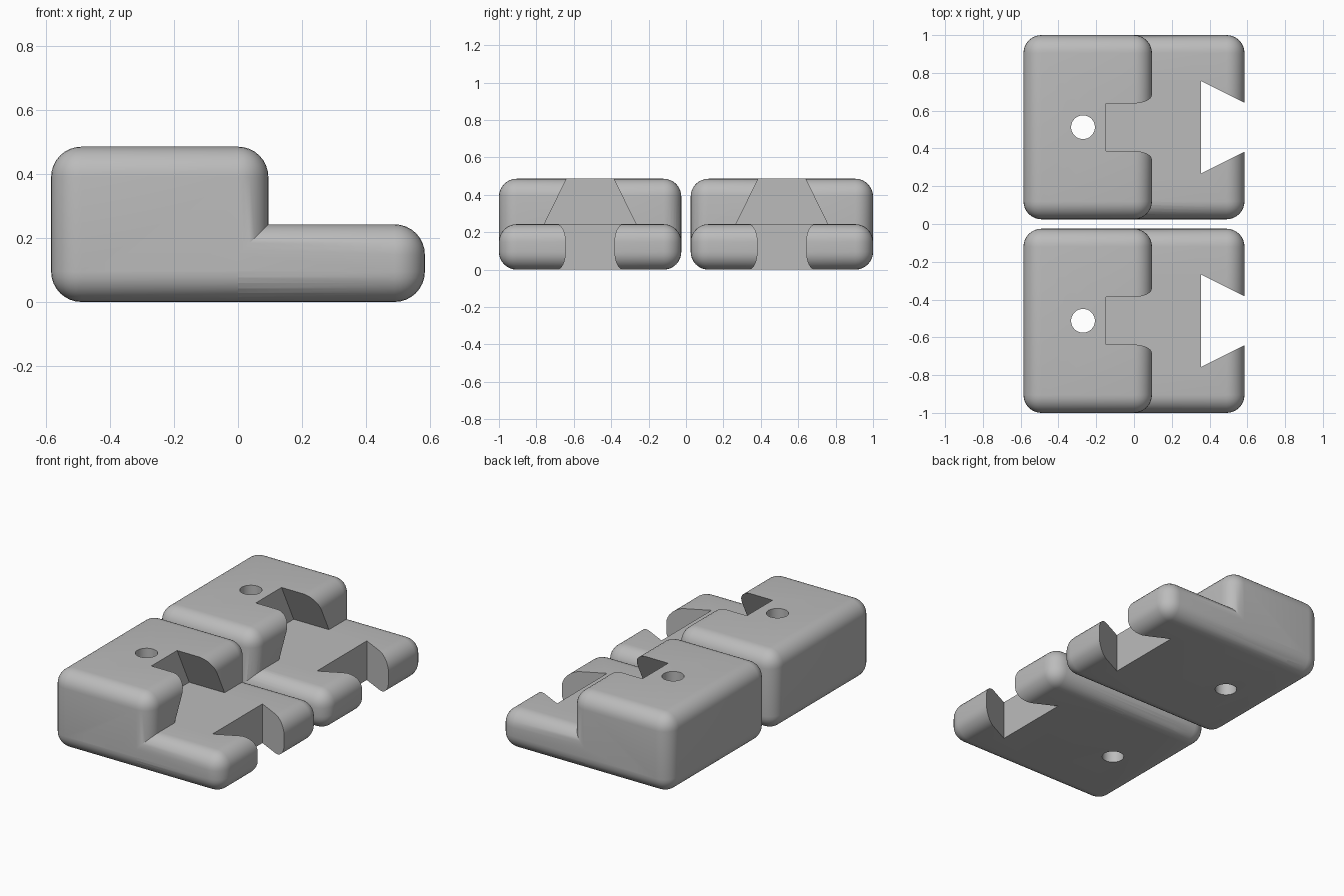
import bpy, bmesh, math

if "Cube" in bpy.data.objects:
    bpy.data.objects.remove(bpy.data.objects["Cube"])

grey = bpy.data.materials.new("light grey")
grey.diffuse_color = (0.5, 0.5, 0.5, 1)
grey.use_nodes = True
grey.node_tree.nodes["Principled BSDF"].inputs["Base Color"].default_value = grey.diffuse_color

R = 0.095          # edge rounding
MID = 0.5125       # centre of each block in y
HALF = 0.4875      # half depth of each block
STEP, TOP = 0.243, 0.486


def to_object(name, bm):
    bmesh.ops.recalc_face_normals(bm, faces=bm.faces[:])
    mesh = bpy.data.meshes.new(name)
    bm.to_mesh(mesh)
    bm.free()
    mesh.materials.append(grey)
    obj = bpy.data.objects.new(name, mesh)
    bpy.context.collection.objects.link(obj)
    return obj


def rounded_box(name, x0, x1, yc, z1):
    bm = bmesh.new()
    bmesh.ops.create_cube(bm, size=1)
    for v in bm.verts:
        v.co = (x0 if v.co.x < 0 else x1,
                yc + math.copysign(HALF, v.co.y),
                0 if v.co.z < 0 else z1)
    bmesh.ops.bevel(bm, geom=bm.edges[:], offset=R, segments=8,
                    profile=0.5, affect='EDGES')
    return to_object(name, bm)


def prism(name, points, direction):
    bm = bmesh.new()
    face = bm.faces.new([bm.verts.new(p) for p in points])
    new = bmesh.ops.extrude_face_region(bm, geom=[face])["geom"]
    bmesh.ops.translate(bm, vec=direction,
                        verts=[g for g in new if isinstance(g, bmesh.types.BMVert)])
    return to_object(name, bm)


def apply_boolean(obj, tool, operation):
    bpy.context.view_layer.objects.active = obj
    mod = obj.modifiers.new("boolean", 'BOOLEAN')
    mod.operation, mod.solver, mod.object = operation, 'EXACT', tool
    bpy.ops.object.modifier_apply(modifier=mod.name)
    bpy.data.objects.remove(tool)


def dovetail_block(name, yc):
    # tall rear half with an undercut slot that is wider at the bottom
    block = rounded_box(name, -0.585, 0.095, yc, TOP)
    slope = (0.245 - 0.126) / (TOP - STEP)
    z0, z1 = 0.15, 0.6
    w0, w1 = (0.126 + slope * (TOP - z) for z in (z0, z1))
    slot = prism("slot_cutter", [(-0.148, yc - w0, z0), (-0.148, yc + w0, z0),
                                 (-0.148, yc + w1, z1), (-0.148, yc - w1, z1)],
                 (0.5, 0, 0))
    apply_boolean(block, slot, 'DIFFERENCE')

    # low tongue that also forms the slot floor
    apply_boolean(block, rounded_box("tongue", -0.45, 0.585, yc, STEP), 'UNION')

    # dovetail notch through the tongue, narrowing outwards
    w = 0.245 - (0.245 - 0.13) / 0.23 * 0.3
    notch = prism("notch_cutter", [(0.355, yc - 0.245, -0.1), (0.655, yc - w, -0.1),
                                   (0.655, yc + w, -0.1), (0.355, yc + 0.245, -0.1)],
                  (0, 0, 0.6))
    apply_boolean(block, notch, 'DIFFERENCE')

    # screw hole
    hole = prism("hole_cutter",
                 [(-0.27 + 0.063 * math.cos(a), yc + 0.063 * math.sin(a), -0.1)
                  for a in (math.tau * i / 40 for i in range(40))], (0, 0, 0.8))
    apply_boolean(block, hole, 'DIFFERENCE')

    bpy.ops.object.select_all(action='DESELECT')
    block.select_set(True)
    bpy.context.view_layer.objects.active = block
    bpy.ops.object.shade_smooth_by_angle(angle=math.radians(25))


dovetail_block("front_dovetail_block", -MID)
dovetail_block("back_dovetail_block", MID)
